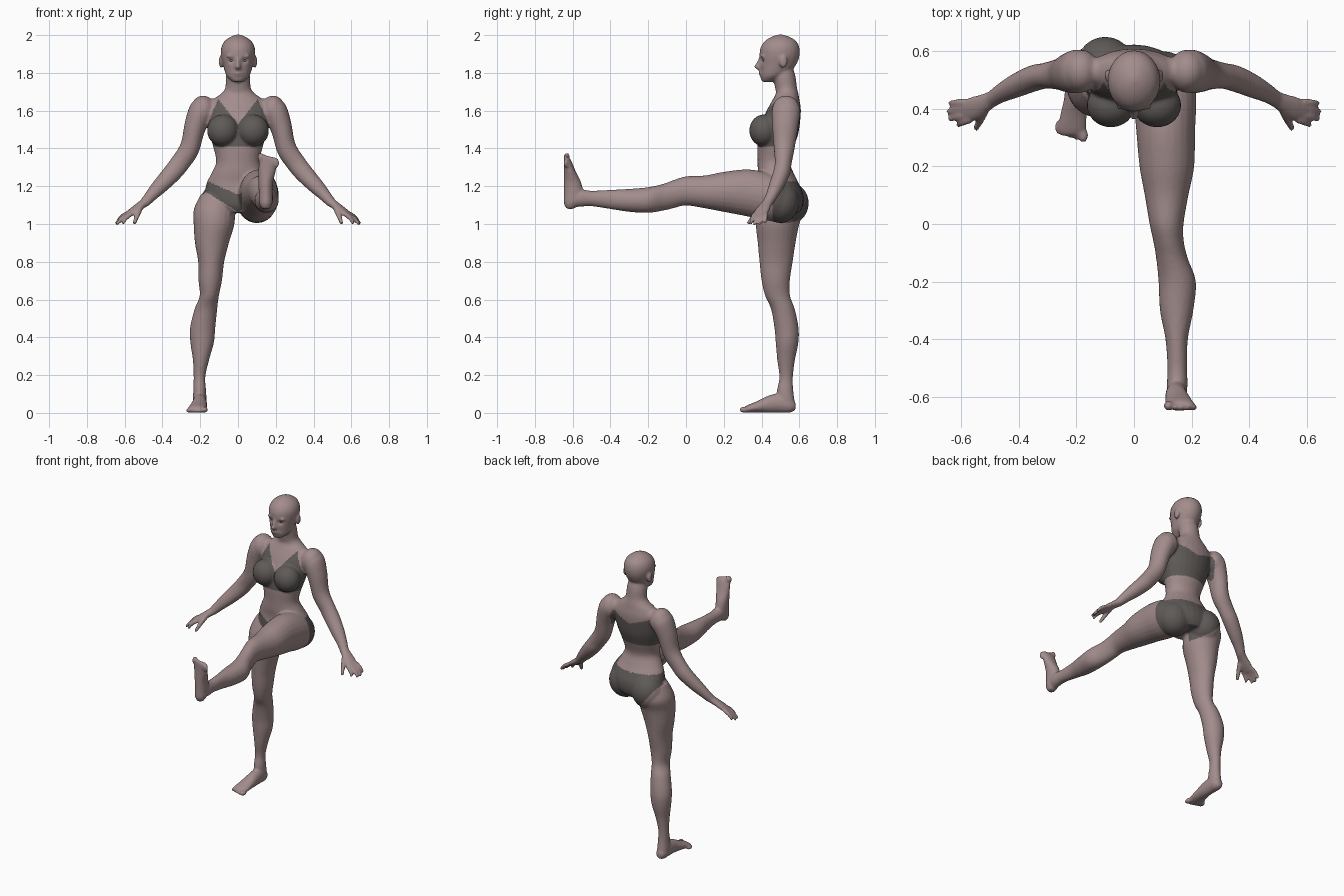
import bpy, bmesh, math
from mathutils import Vector, Matrix

bm = bmesh.new()
X, Y, Z = Vector((1, 0, 0)), Vector((0, 1, 0)), Vector((0, 0, 1))


def spline(pts, n=5):
    """Catmull-Rom through rows of any length."""
    out = []
    for i in range(len(pts) - 1):
        p0, p1, p2, p3 = (pts[max(i - 1, 0)], pts[i], pts[i + 1],
                          pts[min(i + 2, len(pts) - 1)])
        for k in range(n):
            t = k / n
            out.append([0.5 * (2 * b + (c - a) * t + (2 * a - 5 * b + 4 * c - d) * t * t
                               + (3 * b - a - 3 * c + d) * t ** 3)
                        for a, b, c, d in zip(p0, p1, p2, p3)])
    return out + [list(pts[-1])]


def loft(rows, u=None, v=None, M=Matrix(), sides=24):
    """Closed tube through rows of (x, y, z, radius along u, radius along v)."""
    if u is None:
        d = (Vector(rows[-1][:3]) - Vector(rows[0][:3])).normalized()
        u = d.orthogonal().normalized()
        v = d.cross(u)
    rings = []
    for x, y, z, a, b in spline(rows):
        a, b = max(a, .002), max(b, .002)
        ring = []
        for k in range(sides):
            t = 2 * math.pi * k / sides
            p = Vector((x, y, z)) + u * (a * math.cos(t)) + v * (b * math.sin(t))
            ring.append(bm.verts.new(M @ p))
        rings.append(ring)
    for r, q in zip(rings, rings[1:]):
        for k in range(sides):
            j = (k + 1) % sides
            bm.faces.new((r[k], r[j], q[j], q[k]))
    bm.faces.new(rings[0][::-1])
    bm.faces.new(rings[-1])


def ball(c, r, M=Matrix(), target=None):
    bmesh.ops.create_uvsphere(target or bm, u_segments=24, v_segments=16, radius=1,
                              matrix=M @ Matrix.Translation(c) @ Matrix.Diagonal((*r, 1)))


# Torso and neck: (z, y centre, half width, half depth)
loft([(0, y, z, a, b) for z, y, a, b in (
    (1.06, .50, .09, .10), (1.10, .50, .155, .12), (1.16, .50, .175, .12),
    (1.22, .49, .165, .105), (1.27, .475, .14, .095), (1.33, .465, .116, .086),
    (1.41, .475, .132, .098), (1.48, .49, .152, .105), (1.55, .505, .165, .10),
    (1.61, .52, .165, .088), (1.66, .53, .13, .07), (1.69, .535, .09, .06),
    (1.72, .53, .068, .058), (1.78, .52, .064, .06), (1.83, .51, .055, .055))], X, Y)
ball((0, .53, 1.615), (.235, .06, .06))

# Head and nose
loft([(0, y, z, a, b) for z, y, a, b in (
    (1.752, .43, .028, .028), (1.78, .455, .058, .062), (1.81, .475, .071, .083),
    (1.85, .488, .081, .099), (1.89, .495, .09, .106), (1.93, .497, .09, .104),
    (1.965, .50, .074, .086), (1.99, .50, .042, .05), (2.003, .50, .008, .01))], X, Y)
loft([(0, .397, 1.885, .008, .008), (0, .386, 1.85, .010, .016),
      (0, .38, 1.832, .016, .021), (0, .39, 1.818, .014, .012)], X, Y)
ball((0, .396, 1.797), (.026, .012, .011))
ball((0, .418, 1.768), (.024, .016, .016))

# Paired parts: ears, brows, chest, arms and hands
for s in (-1, 1):
    M = Matrix.Diagonal((s, 1, 1, 1))
    ball((.09, .515, 1.86), (.012, .022, .034), M)
    ball((.034, .406, 1.888), (.03, .012, .009), M)
    ball((.08, .412, 1.495), (.084, .077, .085), M)
    ball((.185, .53, 1.60), (.066, .075, .08), M)
    loft([(.165, .53, 1.65, .05, .04), (.195, .53, 1.60, .075, .065),
          (.23, .525, 1.51, .068, .06), (.257, .52, 1.40, .055, .054),
          (.305, .515, 1.325, .045, .052), (.35, .505, 1.268, .046, .05),
          (.41, .48, 1.203, .042, .043), (.46, .455, 1.15, .034, .033),
          (.495, .432, 1.11, .03, .026)], Y, Vector((.845, 0, .534)), M)
    w = Vector((.25, .95, .1)).normalized()
    loft([(.485, .437, 1.12, .028, .025), (.52, .418, 1.095, .034, .021),
          (.555, .402, 1.07, .041, .018), (.588, .39, 1.047, .038, .013)],
         w, Vector((.55, -.2, .8)).normalized(), M)
    for t, tip in ((-.032, (.612, .342, 1.0)), (-.01, (.642, .362, .998)),
                   (.012, (.648, .39, .998)), (.033, (.642, .42, 1.008))):
        base = Vector((.575, .392, 1.055)) + w * t
        mid = (base + Vector(tip)) / 2 + Vector((.005, 0, .004))
        loft([(*base, .013, .013), (*mid, .012, .012), (*tip, .009, .009)], sides=12, M=M)
    loft([(.515, .405, 1.095, .018, .018), (.532, .365, 1.05, .015, .015),
          (.55, .328, 1.0, .01, .01)], sides=12, M=M)

# Buttocks
ball((-.1, .55, 1.11), (.1, .1, .11))
ball((.1, .50, 1.115), (.105, .1, .11))

# Standing leg
loft([(-.115, .51, 1.16, .08, .09), (-.125, .505, 1.08, .108, .122),
      (-.127, .485, 1.0, .108, .115), (-.138, .48, .9, .09, .10),
      (-.142, .477, .8, .069, .088), (-.147, .475, .7, .062, .075),
      (-.152, .485, .62, .051, .066), (-.17, .513, .55, .06, .063),
      (-.187, .532, .45, .067, .064), (-.19, .535, .37, .062, .06),
      (-.196, .53, .28, .043, .047), (-.204, .53, .19, .031, .036),
      (-.203, .525, .12, .034, .043), (-.203, .53, .06, .036, .045),
      (-.203, .53, .02, .03, .04)], X, Y)

# Raised leg
loft([(.10, .56, 1.12, .07, .07), (.105, .50, 1.13, .104, .115),
      (.108, .42, 1.147, .108, .128), (.11, .32, 1.165, .102, .124),
      (.114, .2, 1.17, .095, .106), (.113, .1, 1.17, .076, .087),
      (.113, 0, 1.175, .059, .077), (.12, -.06, 1.16, .053, .075),
      (.132, -.12, 1.142, .055, .071), (.15, -.2, 1.127, .065, .068),
      (.148, -.3, 1.125, .058, .061), (.148, -.4, 1.13, .039, .051),
      (.15, -.5, 1.135, .034, .041), (.15, -.56, 1.137, .036, .046),
      (.148, -.62, 1.13, .03, .04)], X, Z)


# Feet, in local axes: x to the inner side, y towards the toes, z up from the sole
def foot(M):
    loft([(0, .0, .035, .02, .02), (0, .03, .043, .035, .042), (0, .08, .052, .037, .051),
          (0, .14, .047, .039, .046), (-.007, .20, .033, .046, .031),
          (-.012, .25, .022, .05, .021), (-.012, .272, .017, .042, .014)], X, Z, M)
    for i in range(5):
        r = .017 if i == 0 else .0115
        ball((.027 - .021 * i - (.003 if i else 0), .272 - .007 * i, r), (r, .026, r), M)


foot(Matrix(((1, 0, 0, -.203), (0, -1, 0, .58), (0, 0, 1, 0), (0, 0, 0, 1))))
foot(Matrix(((-1, 0, 0, .147), (0, 0, 1, -.648), (0, 1, 0, 1.08), (0, 0, 0, 1))))

# Fuse all the volumes into one smooth body
bmesh.ops.recalc_face_normals(bm, faces=bm.faces)
mesh = bpy.data.meshes.new("body")
bm.to_mesh(mesh)
bm.free()
body = bpy.data.objects.new("body", mesh)
bpy.context.collection.objects.link(body)
rem = body.modifiers.new("fuse", 'REMESH')
rem.mode = 'VOXEL'
rem.voxel_size = .007
smo = body.modifiers.new("soften", 'SMOOTH')
smo.factor, smo.iterations = .5, 6
bpy.context.view_layer.update()
dg = bpy.context.evaluated_depsgraph_get()
fused = bpy.data.meshes.new_from_object(body.evaluated_get(dg))
body.modifiers.clear()
body.data = fused


def material(name, rgb):
    m = bpy.data.materials.new(name)
    m.diffuse_color = (*rgb, 1)
    return m


fused.materials.clear()
fused.materials.append(material("skin", (.36, .262, .26)))
fused.materials.append(material("grey cloth", (.115, .103, .098)))

# Eye sockets, and flat ground contact
for v in fused.vertices:
    if v.co.z > 1.8 and v.co.y < .45:
        d2 = (abs(v.co.x) - .034) ** 2 + (v.co.z - 1.866) ** 2
        v.co.y += .012 * math.exp(-d2 / .014 ** 2)
    v.co.z = max(v.co.z, 0)


# Sports top and briefs, marked out by position
def is_top(x, y, z):
    a = abs(x)
    if z < 1.41 or a > .178:
        return False
    if y < .5:
        return z < (1.53 + 1.24 * a if a < .105 else 1.66 - (a - .105) * 2.3)
    return z < (1.56 + .35 * a if a < .14 else 1.609 - (a - .14) * 3)


def is_briefs(x, y, z):
    a = abs(x)
    if a > .26 or z < .99 or z > (1.155 + .45 * a if y < .5 else 1.225):
        return False
    if x > .02:
        return y > .46
    return z > (1.065 + .62 * a if y < .5 else 1.0 + 4.5 * x * x)


for p in fused.polygons:
    p.use_smooth = True
    p.material_index = int(is_top(*p.center) or is_briefs(*p.center))

# Eyes
eb = bmesh.new()
for s in (-1, 1):
    ball((s * .034, .416, 1.866), (.014, .011, .007), target=eb)
eye_mesh = bpy.data.meshes.new("eyes")
eb.to_mesh(eye_mesh)
eb.free()
eye_mesh.materials.append(material("eye grey", (.2, .18, .18)))
for p in eye_mesh.polygons:
    p.use_smooth = True
bpy.context.collection.objects.link(bpy.data.objects.new("eyes", eye_mesh))
